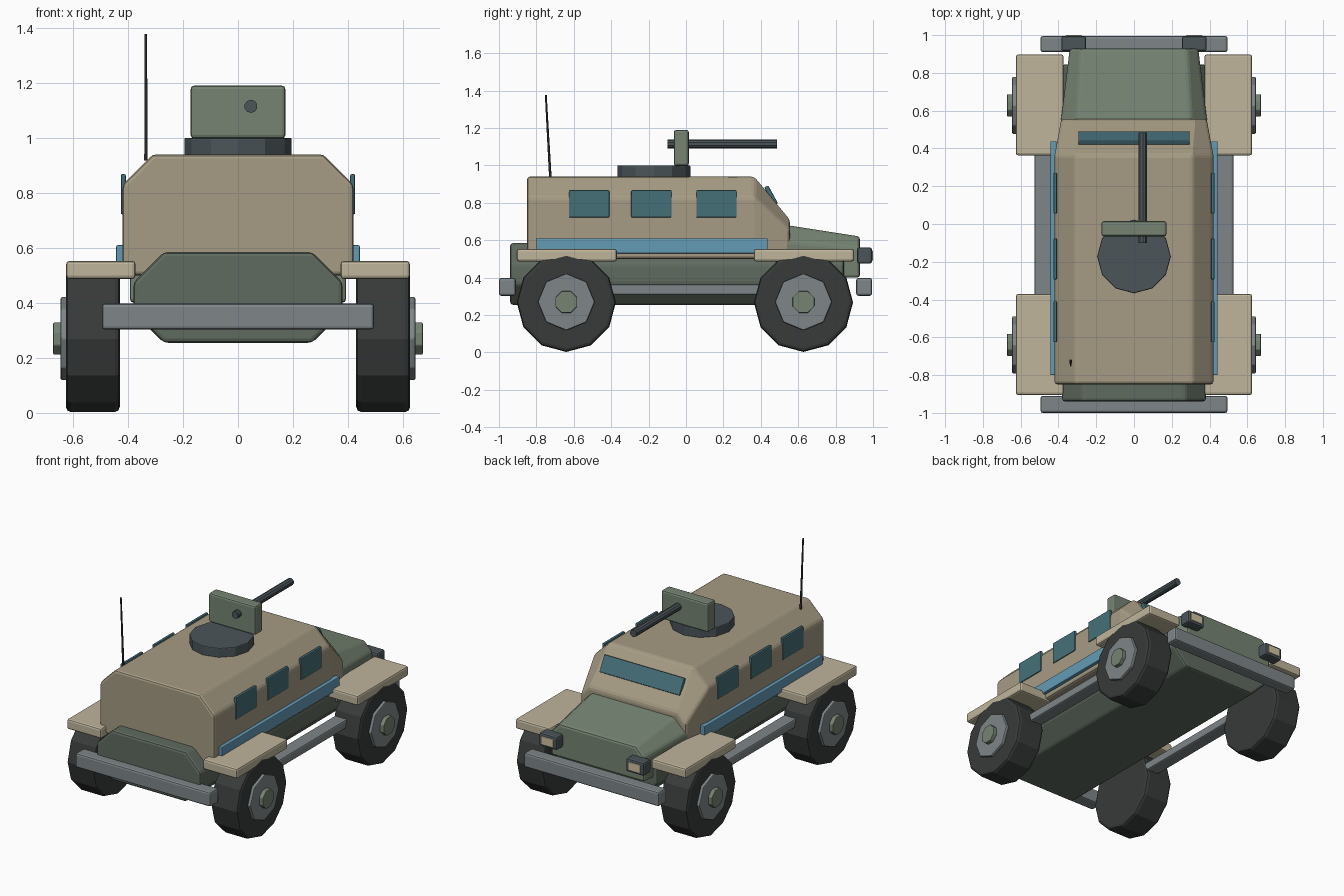
import bpy, bmesh, math
from mathutils import Matrix

if "Cube" in bpy.data.objects:
    bpy.data.objects.remove(bpy.data.objects["Cube"])


def material(name, r, g, b):
    m = bpy.data.materials.new(name)
    m.diffuse_color = (r, g, b, 1)
    m.use_nodes = True
    m.node_tree.nodes["Principled BSDF"].inputs["Base Color"].default_value = m.diffuse_color
    return m


TAN = material("tan", 0.38, 0.33, 0.23)
PALE = material("pale_tan", 0.52, 0.46, 0.33)
GREEN = material("green", 0.18, 0.23, 0.17)
HULL = material("dark_green", 0.115, 0.145, 0.115)
GREY = material("grey", 0.21, 0.24, 0.25)
DARK = material("dark_metal", 0.07, 0.09, 0.10)
RUBBER = material("rubber", 0.04, 0.043, 0.043)
GLASS = material("glass", 0.06, 0.16, 0.19)
BLUE = material("blue", 0.13, 0.33, 0.47)
LENS = material("lens", 0.65, 0.55, 0.35)


def finish(name, bm, mat, bevel):
    bmesh.ops.recalc_face_normals(bm, faces=bm.faces)
    me = bpy.data.meshes.new(name)
    bm.to_mesh(me)
    bm.free()
    me.materials.append(mat)
    ob = bpy.data.objects.new(name, me)
    bpy.context.collection.objects.link(ob)
    if bevel:
        mod = ob.modifiers.new("bevel", 'BEVEL')
        mod.width = bevel
        mod.segments = 2
        mod.limit_method = 'ANGLE'
        mod.angle_limit = math.radians(35)
    return ob


def box(name, x, y, z, mat, bevel=0.012, tilt=0.0):
    """Box from (min, max) ranges, optionally tilted about x."""
    c = [(a + b) / 2 for a, b in (x, y, z)]
    s = [b - a for a, b in (x, y, z)]
    bm = bmesh.new()
    bmesh.ops.create_cube(bm, size=1, matrix=Matrix.Translation(c)
                          @ Matrix.Rotation(tilt, 4, 'X') @ Matrix.Diagonal((*s, 1)))
    return finish(name, bm, mat, bevel)


def cylinder(name, centre, r, depth, sides, axis, mat, bevel=0.0, r2=None, spin=0.0):
    rot = {'X': Matrix.Rotation(math.pi / 2, 4, 'Y'),
           'Y': Matrix.Rotation(-math.pi / 2, 4, 'X'), 'Z': Matrix()}[axis]
    bm = bmesh.new()
    bmesh.ops.create_cone(bm, cap_ends=True, segments=sides, radius1=r,
                          radius2=r if r2 is None else r2, depth=depth,
                          matrix=Matrix.Translation(centre) @ rot
                          @ Matrix.Rotation(spin, 4, 'Z'))
    return finish(name, bm, mat, bevel)


def loft(name, sections, mat, bevel=0.015):
    """Sections along y: (y, half width, z low, z high, low chamfer, top chamfer)."""
    bm = bmesh.new()
    rings = []
    for y, w, lo, hi, cl, ct in sections:
        half = [(w - cl, lo), (w, lo + cl), (w, hi - ct), (w - ct, hi)]
        if cl == 0:
            half = half[1:]
        pts = half + [(-x, z) for x, z in reversed(half)]
        rings.append([bm.verts.new((x, y, z)) for x, z in pts])
    n = len(rings[0])
    for a, b in zip(rings, rings[1:]):
        for i in range(n):
            j = (i + 1) % n
            bm.faces.new((a[i], a[j], b[j], b[i]))
    bm.faces.new(rings[0])
    bm.faces.new(rings[-1])
    return finish(name, bm, mat, bevel)


# Body shells
loft("lower_hull", [(-0.94, 0.38, 0.255, 0.585, 0.11, 0.11),
                    (0.845, 0.38, 0.255, 0.585, 0.11, 0.11)], HULL)
loft("hood", [(0.48, 0.395, 0.40, 0.69, 0, 0.09),
              (0.93, 0.34, 0.40, 0.62, 0, 0.06)], GREEN)
loft("cabin", [(-0.85, 0.42, 0.50, 0.94, 0, 0.11),
               (0.365, 0.42, 0.50, 0.94, 0, 0.11),
               (0.555, 0.385, 0.50, 0.71, 0, 0.06)], TAN)

# Windscreen
box("windscreen", (-0.295, 0.295), (0.443, 0.467), (0.785, 0.895), GLASS, 0.006, 0.5)

# Bumpers
for name, y in (("rear", (-1.0, -0.91)), ("front", (0.91, 0.995))):
    box(name + "_bumper", (-0.495, 0.495), y, (0.303, 0.398), GREY)

for side, s in (("left", -1), ("right", 1)):
    def span(a, b):
        return tuple(sorted((s * a, s * b)))

    # Side windows, stripe and rail
    for i, y in enumerate((-0.518, -0.185, 0.163)):
        box(f"{side}_window_{i + 1}", span(0.408, 0.426), (y - 0.108, y + 0.108),
            (0.722, 0.868), GLASS, 0.005)
    box(side + "_stripe", span(0.41, 0.443), (-0.80, 0.437), (0.53, 0.61), BLUE, 0.005)
    box(side + "_rail", span(0.435, 0.527), (-0.48, 0.48), (0.308, 0.365), GREY, 0.01)

    # Headlights
    box(side + "_headlight", span(0.253, 0.385), (0.915, 0.994), (0.475, 0.562), DARK)
    box(side + "_headlight_lens", span(0.275, 0.363), (0.98, 1.0), (0.492, 0.545), LENS, 0.004)

    # Wheels and fenders
    for end, y in (("rear", -0.64), ("front", 0.628)):
        tag = f"{end}_{side}"
        cylinder(tag + "_tyre", (s * 0.528, y, 0.268), 0.265, 0.196, 12, 'X', RUBBER, 0.018)
        cylinder(tag + "_hub", (s * 0.615, y, 0.27), 0.152, 0.06, 8, 'X', GREY, 0.006)
        cylinder(tag + "_hub_cap", (s * 0.65, y, 0.27), 0.063, 0.044, 8, 'X', GREEN, 0.004,
                 spin=math.pi / 8)
        box(tag + "_fender", span(0.373, 0.625), (y - 0.265, y + 0.27), (0.487, 0.553), PALE)

# Roof turret: ring, gun shield and barrel
cylinder("turret_ring", (0, -0.172, 0.968), 0.195, 0.065, 12, 'Z', DARK, 0.006)
box("gun_shield", (-0.172, 0.172), (-0.065, 0.015), (0.998, 1.19), GREEN)
cylinder("gun_barrel", (0.047, 0.193, 1.115), 0.024, 0.585, 10, 'Y', DARK)

# Antenna, leaning slightly to the rear
antenna = cylinder("antenna", (0, 0, 0), 0.007, 0.46, 6, 'Z', RUBBER, r2=0.005)
antenna.location = (-0.335, -0.737, 1.148)
antenna.rotation_euler = (0.055, 0, 0)
